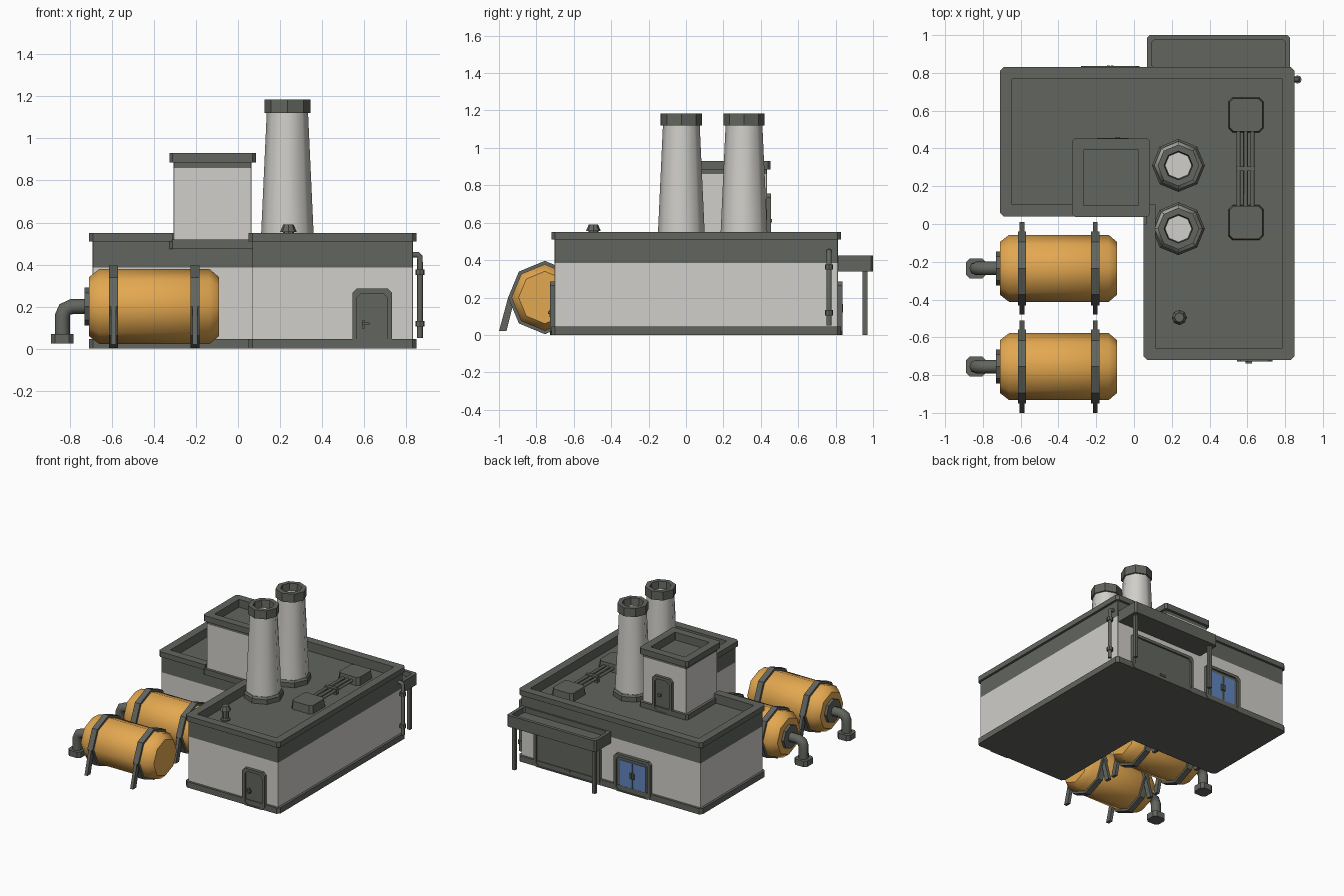
import bpy, bmesh, math
from mathutils import Vector

if "Cube" in bpy.data.objects:
    bpy.data.objects.remove(bpy.data.objects["Cube"])


def material(name, rgb):
    m = bpy.data.materials.new(name)
    m.diffuse_color = (*rgb, 1)
    m.use_nodes = True
    m.node_tree.nodes["Principled BSDF"].inputs["Base Color"].default_value = m.diffuse_color
    return m


GRAY = material("dark gray trim", (0.122, 0.130, 0.112))
WALL = material("pale wall", (0.63, 0.62, 0.585))
ORANGE = material("orange tank", (0.77, 0.39, 0.08))
BLUE = material("blue glass", (0.12, 0.24, 0.52))


def loft(name, loops, mats=(GRAY,), rule=None, smooth=False):
    """Skin a list of equal-length point loops and cap both ends."""
    bm = bmesh.new()
    rows = [[bm.verts.new(p) for p in lp] for lp in loops]
    n = len(rows[0])
    for a, b in zip(rows, rows[1:]):
        for i in range(n):
            j = (i + 1) % n
            bm.faces.new((a[i], a[j], b[j], b[i]))
    bm.faces.new(rows[0][::-1])
    bm.faces.new(rows[-1])
    bmesh.ops.recalc_face_normals(bm, faces=bm.faces[:])
    if rule:
        for f in bm.faces:
            f.material_index = rule(f.calc_center_median())
    me = bpy.data.meshes.new(name)
    bm.to_mesh(me)
    bm.free()
    for m in mats:
        me.materials.append(m)
    ob = bpy.data.objects.new(name, me)
    bpy.context.collection.objects.link(ob)
    if smooth:
        bpy.ops.object.select_all(action='DESELECT')
        ob.select_set(True)
        bpy.context.view_layer.objects.active = ob
        bpy.ops.object.shade_smooth_by_angle(angle=math.radians(50))
    return ob


def chamfered(pts, c):
    """Cut the convex corners of a counter-clockwise outline."""
    out = []
    for i, p in enumerate(pts):
        p, a, b = Vector(p), Vector(pts[i - 1]), Vector(pts[(i + 1) % len(pts)])
        u, v = (a - p).normalized(), (b - p).normalized()
        if (p - a).cross(b - p) > 0:
            out += [p + u * c, p + v * c]
        else:
            out.append(p)
    return out


def rect(x0, x1, y0, y1):
    return [(x0, y0), (x1, y0), (x1, y1), (x0, y1)]


def at_z(pts, z):
    return [(p[0], p[1], z) for p in pts]


def box(name, x0, x1, y0, y1, z0, z1, mat=GRAY, c=0.0, top=0.0):
    lo, hi = rect(x0, x1, y0, y1), rect(x0 + top, x1 - top, y0 + top, y1 - top)
    if c:
        lo, hi = chamfered(lo, c), chamfered(hi, c)
    return loft(name, [at_z(lo, z0), at_z(hi, z1)], (mat,))


def lathe(name, centre, prof, axis='z', mat=GRAY, n=8, smooth=False):
    """Profile of (radius, position along axis)."""
    loops = []
    for r, h in prof:
        ring = [(r * math.cos(2 * math.pi * i / n), r * math.sin(2 * math.pi * i / n)) for i in range(n)]
        if axis == 'z':
            loops.append([(centre[0] + a, centre[1] + b, h) for a, b in ring])
        else:
            loops.append([(h, centre[0] + a, centre[1] + b) for a, b in ring])
    return loft(name, loops, (mat,), smooth=smooth)


def tube(name, pts, r):
    cu = bpy.data.curves.new(name, 'CURVE')
    cu.dimensions = '3D'
    cu.bevel_depth, cu.bevel_resolution, cu.use_fill_caps = r, 2, True
    sp = cu.splines.new('POLY')
    sp.points.add(len(pts) - 1)
    for p, co in zip(sp.points, pts):
        p.co = (*co, 1)
    cu.materials.append(GRAY)
    ob = bpy.data.objects.new(name, cu)
    bpy.context.collection.objects.link(ob)
    bpy.ops.object.select_all(action='DESELECT')
    ob.select_set(True)
    bpy.context.view_layer.objects.active = ob
    bpy.ops.object.convert(target='MESH')


def door(name, x0, x1, z0, z1, y, d, c=0.02):
    """Framed door with a recessed panel; d is the outward y direction."""
    def outline(m):
        return chamfered([(x0 + m, z0 + m * 0.4), (x1 - m, z0 + m * 0.4), (x1 - m, z1 - m), (x0 + m, z1 - m)], c)
    steps = [(0, 0), (0, 0.025), (0.022, 0.025), (0.022, 0.012)]
    loft(name, [[(p[0], y + d * o, p[1]) for p in outline(m)] for m, o in steps])


# main building: stacked L-shaped outlines, parapet and recessed roof
def ell(d):
    return [(-.71 + d, .04 + d), (.05 + d, .04 + d), (.05 + d, -.72 + d),
            (.85 - d, -.72 + d), (.85 - d, .83 - d), (-.71 + d, .83 - d)]


STEPS = [(0, 0, .02), (0, .045, .02), (.018, .045, .002), (.018, .385, .002), (.018, .51, .002),
         (0, .51, .02), (0, .55, .02), (.063, .55, .002), (.063, .48, .002)]
building = loft("building", [at_z(chamfered(ell(d), c), z) for d, z, c in STEPS], (GRAY, WALL),
                lambda p: int(.06 < p.z < .384))
# notch in the parapet where the roof tower stands
cutter = box("parapet_cutter", -.31, .065, 0, .2, .515, .7)
cutter.hide_render = True
mod = building.modifiers.new("notch", 'BOOLEAN')
mod.operation, mod.object, mod.solver = 'DIFFERENCE', cutter, 'EXACT'
bpy.ops.object.select_all(action='DESELECT')
bpy.context.view_layer.objects.active = building
bpy.ops.object.modifier_apply(modifier="notch")
bpy.data.objects.remove(cutter)

# roof tower
TOWER = [(0, .475, .015), (0, .52, .015), (.02, .52, .002), (.02, .86, .002), (.02, .885, .002),
         (0, .885, .015), (0, .93, .015), (.06, .93, .002), (.06, .87, .002)]
loft("roof_tower", [at_z(chamfered(rect(-.327 + d, .085 - d, .037 + d, .453 - d), c), z) for d, z, c in TOWER],
     (GRAY, WALL), lambda p: int(.53 < p.z < .859))
door("tower_door", -.195, -.03, .48, .755, .43, 1)
box("tower_door_handle", -.1, -.075, .44, .46, .60, .62)

# chimneys
for i, y in enumerate((.31, -.025)):
    c = (.235, y)
    lathe(f"chimney_base_{i}", c, [(.14, .475), (.14, .515), (.128, .53)])
    lathe(f"chimney_shaft_{i}", c, [(.127, .50), (.098, 1.13)], mat=WALL, smooth=True)
    lathe(f"chimney_cap_{i}", c, [(.09, 1.12), (.11, 1.12), (.11, 1.185), (.076, 1.185), (.07, 1.125)])

# roof equipment
for i, y in enumerate((-.085, .485)):
    box(f"roof_unit_{i}", .5, .685, y, y + .185, .475, .54, c=.02, top=.006)
for i, x in enumerate((.553, .592, .627)):
    tube(f"roof_pipe_{i}", [(x, .09, .51), (x, .495, .51)], .011)
box("roof_pipe_clamp", .54, .64, .28, .305, .478, .525)
lathe("roof_vent", (.24, -.495), [(.035, .475), (.035, .49), (.026, .495), (.026, .555), (.04, .555), (.025, .59)])

# front door
door("front_door", .545, .733, 0, .285, -.702, -1)
box("front_door_plate", .59, .605, -.73, -.71, .095, .135)
box("front_door_handle", .59, .625, -.738, -.726, .113, .125)

# back double door with glass
door("double_door", -.28, .03, 0, .285, .812, 1)
for i, x in enumerate((-.235, -.12)):
    box(f"glass_pane_{i}", x, x + .1, .82, .829, .04, .24, BLUE)
    hx = -.142 if i == 0 else -.122
    box(f"glass_door_handle_{i}", hx, hx + .014, .82, .84, .12, .165)

# garage door and canopy on posts
door("garage_door", .15, .71, 0, .285, .812, 1)
box("garage_handle", .405, .455, .82, .836, .03, .045)
loft("canopy", [at_z(chamfered(rect(.07 + d, .825 - d, .8 + d, 1 - d), .012), z)
                for d, z in [(0, .338), (0, .425), (.025, .425), (.025, .385)]])
for i, x in enumerate((.095, .775)):
    box(f"canopy_post_{i}", x, x + .025, .945, .97, 0, .36)

# drainpipe on the right wall
tube("drainpipe", [(.82, .765, .447), (.855, .765, .447), (.866, .765, .435), (.866, .765, .05)], .014)
for i, z in enumerate((.105, .35)):
    lathe(f"drainpipe_collar_{i}", (.866, .765), [(.022, z), (.022, z + .027)])

# storage tanks with straps, legs and outlet pipes
for t, y in enumerate((-.235, -.755)):
    lathe(f"tank_{t}", (y, .2), [(.14, -.71), (.178, -.66), (.178, -.135), (.14, -.09)],
          'x', ORANGE, smooth=True)
    for s, x in enumerate((-.593, -.205)):
        lathe(f"tank_strap_{t}_{s}", (y, .2), [(.196, x - .022), (.196, x + .022)], 'x')
        for k in (-1, 1):
            foot = [(y + k * .245, .02), (y + k * .205, .02), (y + k * .16, .2), (y + k * .196, .2)]
            loft(f"tank_leg_{t}_{s}_{k}", [[(x + o, *p) for p in foot] for o in (-.012, .012)])
    lathe(f"tank_flange_{t}", (y, .2), [(.09, -.73), (.09, -.70)], 'x')
    tube(f"outlet_pipe_{t}", [(-.72, y, .2), (-.79, y, .2), (-.824, y, .186), (-.836, y, .155), (-.836, y, .05)], .036)
    box(f"outlet_foot_{t}", -.89, -.783, y - .053, y + .053, .025, .07, c=.02)
